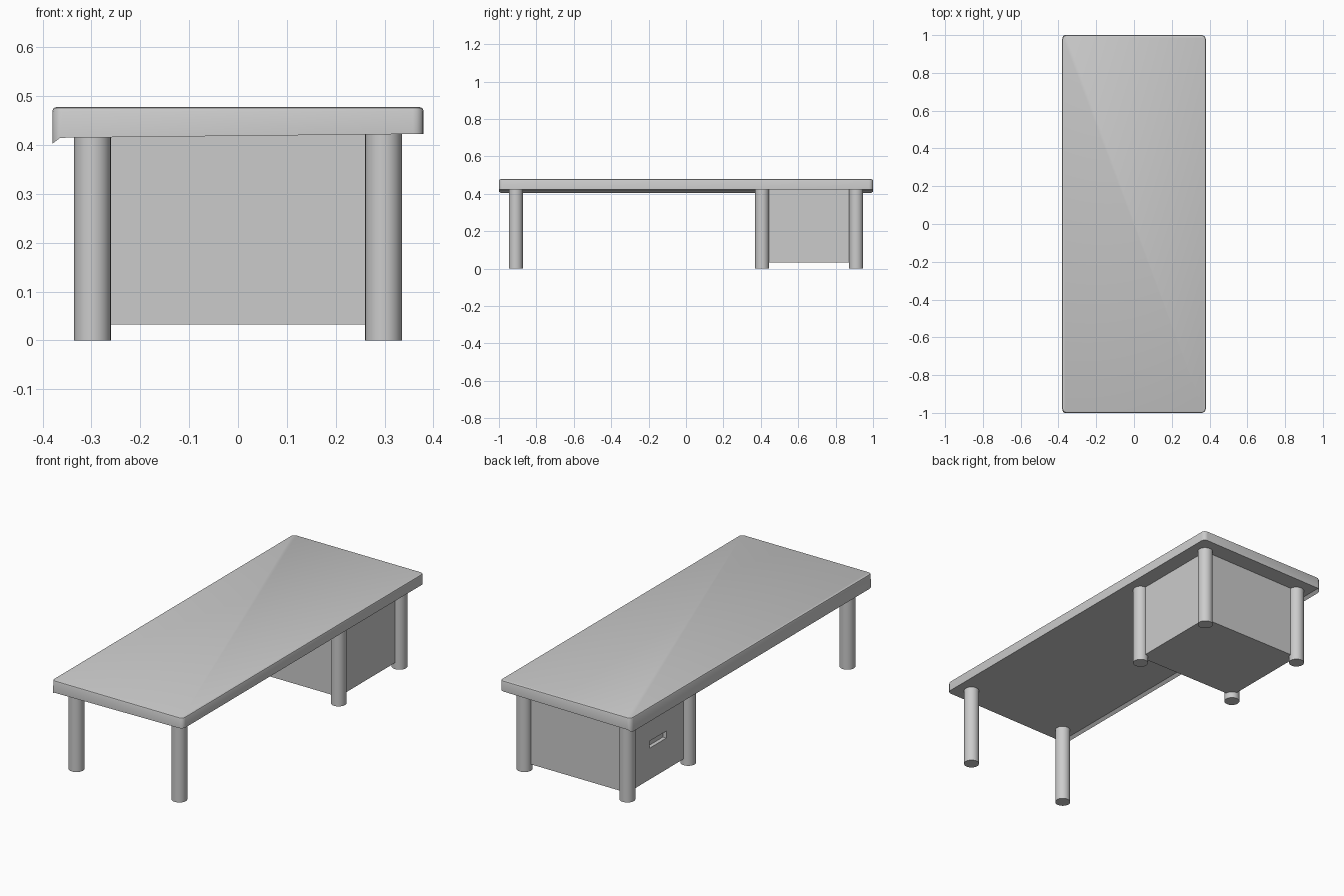
import bpy
import bmesh
from mathutils import Matrix, Vector

cube = bpy.data.objects.get("Cube")
if cube:
    bpy.data.objects.remove(cube, do_unlink=True)

# One plain grey for the whole piece
grey = bpy.data.materials.new("plain_grey")
grey.use_nodes = True
colour = (0.6, 0.6, 0.6, 1)
grey.diffuse_color = colour
grey.node_tree.nodes["Principled BSDF"].inputs["Base Color"].default_value = colour


def make_object(name, bm, smooth=False):
    bmesh.ops.recalc_face_normals(bm, faces=bm.faces)
    mesh = bpy.data.meshes.new(name)
    bm.to_mesh(mesh)
    bm.free()
    mesh.materials.append(grey)
    obj = bpy.data.objects.new(name, mesh)
    bpy.context.collection.objects.link(obj)
    if smooth:
        bpy.ops.object.select_all(action="DESELECT")
        obj.select_set(True)
        bpy.context.view_layer.objects.active = obj
        bpy.ops.object.shade_smooth_by_angle(angle=0.6)
    return obj


HALF_WIDTH, HALF_LENGTH, TOP = 0.38, 1.0, 0.478
LEG_X, LEG_RADIUS = 0.298, 0.0375
FRONT_Y, MIDDLE_Y, BACK_Y = -0.91, 0.407, 0.91

# Tabletop: sloping underside with a small hanging lip along the right edge
profile = [(-HALF_WIDTH, TOP), (HALF_WIDTH, TOP), (HALF_WIDTH, 0.423),
           (-0.364, 0.415), (-HALF_WIDTH, 0.403)]
bm = bmesh.new()
end = bm.faces.new([bm.verts.new((x, -HALF_LENGTH, z)) for x, z in profile])
ext = bmesh.ops.extrude_face_region(bm, geom=[end])
bmesh.ops.translate(bm, vec=(0, 2 * HALF_LENGTH, 0),
                    verts=[v for v in ext["geom"] if isinstance(v, bmesh.types.BMVert)])
bmesh.ops.recalc_face_normals(bm, faces=bm.faces)

# Rounded upright corners
uprights = [e for e in bm.edges
            if abs(e.verts[0].co.x - e.verts[1].co.x) < 1e-4
            and abs(e.verts[0].co.y - e.verts[1].co.y) < 1e-4]
bmesh.ops.bevel(bm, geom=uprights, offset=0.022, segments=4, profile=0.5,
                affect="EDGES")

# Softened rim around the top face
rim = [e for e in bm.edges
       if all(abs(v.co.z - TOP) < 1e-4 for v in e.verts)
       and any(abs(f.normal.z) < 0.5 for f in e.link_faces)]
bmesh.ops.bevel(bm, geom=rim, offset=0.008, segments=2, profile=0.5,
                affect="EDGES")
make_object("tabletop", bm, smooth=True)

# Legs: a pair at the front, in the middle and at the back
for row, y in (("front", FRONT_Y), ("middle", MIDDLE_Y), ("back", BACK_Y)):
    for side, x in (("left", LEG_X), ("right", -LEG_X)):
        height = 0.425
        bm = bmesh.new()
        bmesh.ops.create_cone(bm, cap_ends=True, segments=40, depth=height,
                              radius1=LEG_RADIUS, radius2=LEG_RADIUS,
                              matrix=Matrix.Translation((x, y, height / 2)))
        make_object(f"{row}_{side}_leg", bm, smooth=True)

# Cabinet between the four back legs
low, high = 0.033, 0.422
mid_y = (MIDDLE_Y + BACK_Y) / 2
size = (2 * LEG_X, BACK_Y - MIDDLE_Y, high - low)
bm = bmesh.new()
bmesh.ops.create_cube(bm, size=1, matrix=Matrix.Translation((0, mid_y, (low + high) / 2))
                      @ Matrix.Diagonal((*size, 1)))

# Recessed grip slot in the right face
bm.normal_update()
panel = next(f for f in bm.faces if f.normal.x < -0.9)
bmesh.ops.inset_individual(bm, faces=[panel], thickness=0.05)
for v in panel.verts:
    v.co.y = mid_y + (0.07 if v.co.y > mid_y else -0.07)
    v.co.z = 0.234 if v.co.z > (low + high) / 2 else 0.197
slot = bmesh.ops.extrude_discrete_faces(bm, faces=[panel])["faces"][0]
bmesh.ops.translate(bm, verts=slot.verts, vec=Vector((0.02, 0, 0)))
make_object("cabinet", bm)
